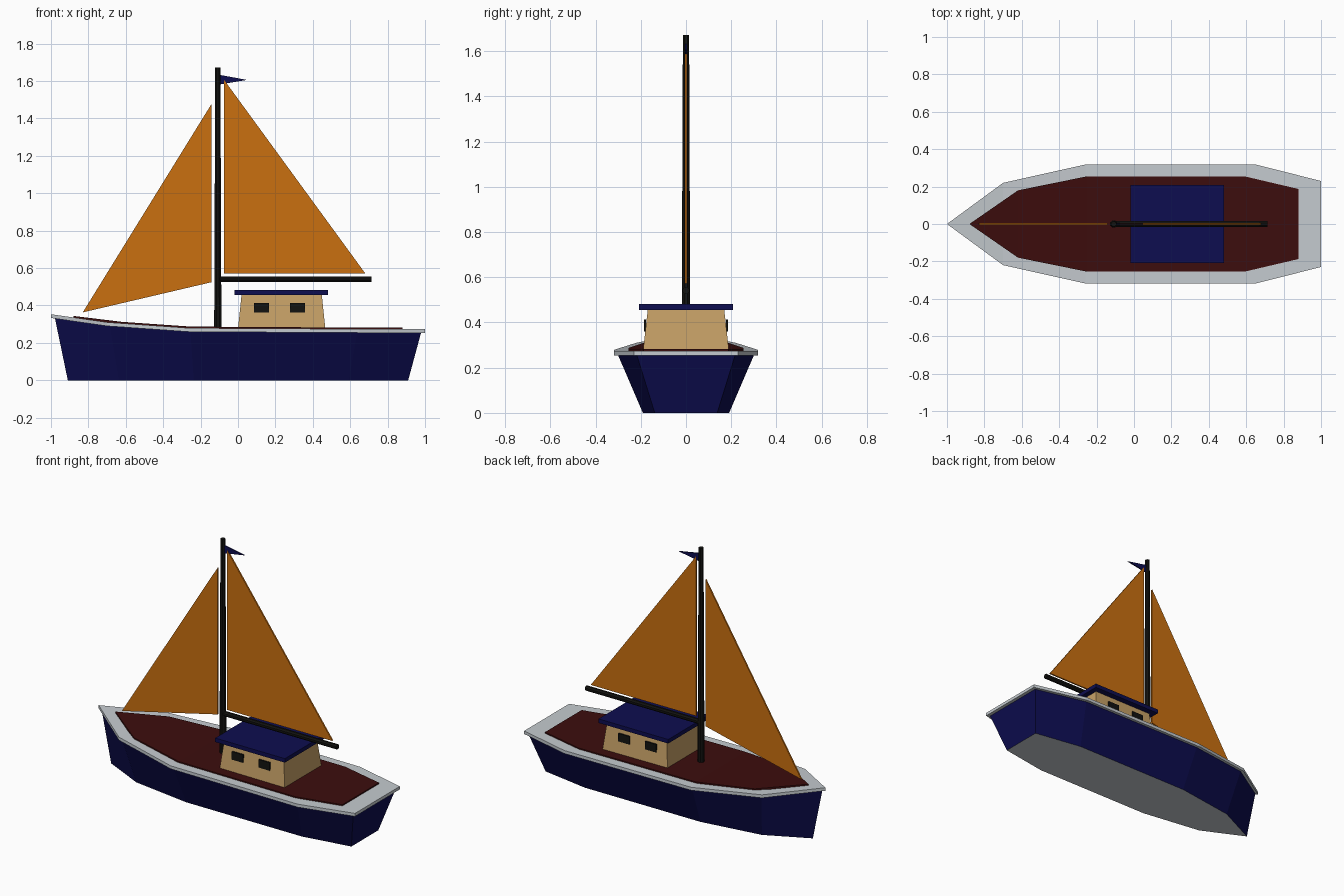
import bpy, bmesh, math
from mathutils import Matrix, Vector

if "Cube" in bpy.data.objects:
    bpy.data.objects.remove(bpy.data.objects["Cube"])


def mat(name, rgb):
    m = bpy.data.materials.new(name)
    m.diffuse_color = (*rgb, 1)
    m.use_nodes = True
    m.node_tree.nodes["Principled BSDF"].inputs["Base Color"].default_value = m.diffuse_color
    return m


NAVY = mat("navy", (0.004, 0.004, 0.08))
GREY = mat("pale grey", (0.56, 0.60, 0.63))
RED = mat("dark red", (0.046, 0.004, 0.004))
TAN = mat("tan", (0.57, 0.355, 0.135))
ORANGE = mat("orange", (0.59, 0.16, 0.005))
BLACK = mat("black", (0.006, 0.006, 0.005))


def finish(name, bm, *mats):
    bmesh.ops.remove_doubles(bm, verts=bm.verts, dist=1e-5)
    bmesh.ops.recalc_face_normals(bm, faces=bm.faces)
    me = bpy.data.meshes.new(name)
    bm.to_mesh(me)
    bm.free()
    for m in mats:
        me.materials.append(m)
    ob = bpy.data.objects.new(name, me)
    bpy.context.collection.objects.link(ob)
    return ob


# Half outlines from bow to stern: (x, half width)
OUTER = [(-1, 0), (-0.70, 0.22), (-0.26, 0.318), (0.65, 0.318), (1.0, 0.23)]
INNER = [(-0.88, 0), (-0.62, 0.18), (-0.25, 0.255), (0.59, 0.255), (0.88, 0.187)]
SHEER = [(-1, 0.353), (-0.70, 0.310), (-0.26, 0.279), (0.2, 0.274), (1.0, 0.274)]


def sheer(x):
    for (x0, z0), (x1, z1) in zip(SHEER, SHEER[1:]):
        if x <= x1:
            return z0 + (z1 - z0) * (x - x0) / (x1 - x0)
    return SHEER[-1][1]


def scaled(outline, sx, sy):
    return [(x * sx, y * sy) for x, y in outline]


def boat_slab(name, low, low_z, high, high_z, *mats):
    """Solid between two symmetric outlines, skinned station by station."""
    bm = bmesh.new()
    sec = []
    for (xl, yl), (xh, yh) in zip(low, high):
        zl, zh = low_z(xl), high_z(xh)
        sec.append([bm.verts.new(p) for p in
                    ((xl, -yl, zl), (xl, yl, zl), (xh, yh, zh), (xh, -yh, zh))])
    for a, b in zip(sec, sec[1:]):
        for i in range(4):
            j = (i + 1) % 4
            bm.faces.new((a[i], a[j], b[j], b[i]))
    bm.faces.new(sec[-1])
    bmesh.ops.dissolve_degenerate(bm, dist=1e-5, edges=bm.edges)
    return finish(name, bm, *mats)


# Hull with grey bottom, rail and deck
hull = boat_slab("hull", scaled(OUTER, 0.91, 0.6), lambda x: 0.0,
                 scaled(OUTER, 0.98, 0.95), lambda x: sheer(x / 0.98) - 0.015,
                 NAVY, GREY)
for f in hull.data.polygons:
    f.material_index = 1 if f.normal.z < -0.9 else 0
boat_slab("rail", OUTER, lambda x: sheer(x) - 0.02, OUTER, sheer, GREY)
boat_slab("deck", INNER, lambda x: sheer(x) - 0.01, INNER,
          lambda x: sheer(x) + 0.008, RED)


def box(name, lo, hi, m, taper=(0, 0)):
    bm = bmesh.new()
    bmesh.ops.create_cube(bm, size=1)
    c = [(a + b) / 2 for a, b in zip(lo, hi)]
    for v in bm.verts:
        top = v.co.z > 0
        s = [b - a for a, b in zip(lo, hi)]
        if top:
            s[0] -= 2 * taper[0]
            s[1] -= 2 * taper[1]
        v.co = Vector([c[i] + v.co[i] * s[i] for i in range(3)])
    return finish(name, bm, m)


# Cabin, roof and windows on both sides
box("cabin", (0, -0.19, 0.275), (0.467, 0.19, 0.457), TAN, (0.019, 0.021))
box("cabin_roof", (-0.018, -0.208, 0.456), (0.482, 0.208, 0.482), NAVY)
for side in (-1, 1):
    for k, x in enumerate((0.085, 0.277)):
        y0, y1 = sorted((side * 0.176, side * 0.1855))
        box(f"window_{k}_{'port' if side < 0 else 'starboard'}",
            (x, y0, 0.361), (x + 0.08, y1, 0.413), BLACK)


def spar(name, a, b, r0, r1):
    a, b = Vector(a), Vector(b)
    bm = bmesh.new()
    rot = (b - a).to_track_quat('Z', 'Y').to_matrix().to_4x4()
    bmesh.ops.create_cone(bm, cap_ends=True, segments=8, radius1=r0, radius2=r1,
                          depth=(b - a).length,
                          matrix=Matrix.Translation((a + b) / 2) @ rot
                          @ Matrix.Rotation(math.pi / 8, 4, 'Z'))
    return finish(name, bm, BLACK)


# Mast and boom
spar("mast", (-0.108, 0, 0.27), (-0.108, 0, 1.672), 0.021, 0.015)
spar("boom", (-0.108, 0, 0.541), (0.715, 0, 0.541), 0.016, 0.016)


def sheet(name, pts, thick, m):
    bm = bmesh.new()
    f = bm.faces.new([bm.verts.new((x, -thick / 2, z)) for x, z in pts])
    ext = bmesh.ops.extrude_face_region(bm, geom=[f], use_keep_orig=True)
    for v in ext["geom"]:
        if isinstance(v, bmesh.types.BMVert):
            v.co.y += thick
    return finish(name, bm, m)


# Sails and pennant
sheet("main_sail", [(-0.075, 0.572), (0.68, 0.572), (-0.075, 1.607)], 0.01, ORANGE)
sheet("jib_sail", [(-0.83, 0.363), (-0.143, 0.524), (-0.143, 1.475)], 0.01, ORANGE)
sheet("pennant", [(-0.1, 1.581), (0.048, 1.606), (-0.1, 1.633)], 0.008, NAVY)
